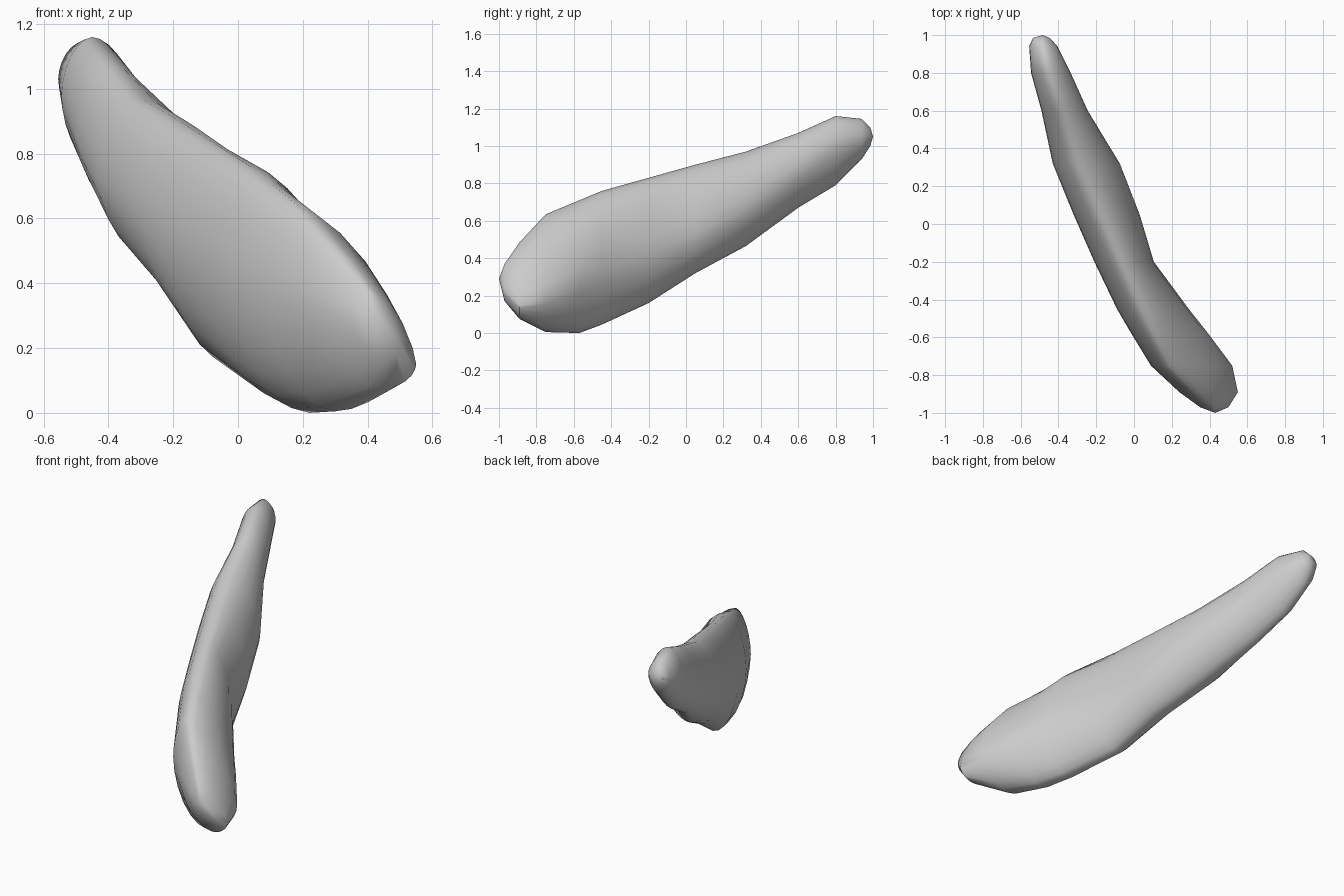
import bpy, bmesh, math

if "Cube" in bpy.data.objects:
    bpy.data.objects.remove(bpy.data.objects["Cube"])

# Cross-sections along y: y, then left, top, right and bottom extreme points (x, z)
STATIONS = [
    (-0.97, .35, .30, .41, .37, .50, .22, .46, .17),
    (-0.89, .24, .33, .32, .485, .55, .15, .45, .075),
    (-0.75, .09, .38, .19, .635, .52, .20, .30, .005),
    (-0.57, -.02, .40, .10, .71, .385, .28, .22, .0),
    (-0.45, -.09, .45, .04, .76, .29, .32, .13, .045),
    (-0.20, -.21, .52, -.07, .83, .105, .42, -.04, .16),
    (0.05, -.32, .62, -.18, .90, .03, .53, -.12, .32),
    (0.32, -.43, .72, -.30, .97, -.075, .67, -.24, .465),
    (0.60, -.49, .83, -.38, 1.07, -.245, .86, -.40, .67),
    (0.80, -.545, .98, -.45, 1.16, -.335, 1.0, -.46, .79),
    (0.94, -.555, 1.03, -.48, 1.145, -.405, 1.04, -.49, .93),
    (0.985, -.535, 1.05, -.485, 1.10, -.445, 1.05, -.49, 1.0),
]
FRONT_TIP = (.43, -1, .29)
BACK_TIP = (-.485, 1, 1.05)
STEPS = 6


def quarter(a, b, power, a_is_side):
    """Rounded quarter from a to b, squarer or flatter by power."""
    cx, cz = (b[0], a[1]) if a_is_side else (a[0], b[1])
    pts = []
    for i in range(STEPS):
        t = i / STEPS * math.pi / 2
        c, s = math.cos(t) ** power, math.sin(t) ** power
        pts.append((cx + (a[0] - cx) * c + (b[0] - cx) * s,
                    cz + (a[1] - cz) * c + (b[1] - cz) * s))
    return pts


def section(st):
    y, *v = st
    left, top, right, bottom = [(v[i], v[i + 1]) for i in range(0, 8, 2)]
    p = 1.4 if y < -0.5 else 1.15
    pts = (quarter(left, top, 1.1, True) + quarter(top, right, p, False)
           + quarter(right, bottom, 1.1, True) + quarter(bottom, left, 1.1, False))
    return [(x, y, z) for x, z in pts]


# Loft the body through the sections and close both rounded tips
bm = bmesh.new()
rings = [[bm.verts.new(p) for p in section(st)] for st in STATIONS]
n = len(rings[0])
for a, b in zip(rings, rings[1:]):
    for i in range(n):
        j = (i + 1) % n
        bm.faces.new((a[i], a[j], b[j], b[i]))
for tip, ring in ((FRONT_TIP, rings[0]), (BACK_TIP, rings[-1])):
    v = bm.verts.new(tip)
    for i in range(n):
        bm.faces.new((v, ring[i], ring[(i + 1) % n]))
bmesh.ops.recalc_face_normals(bm, faces=bm.faces)

mesh = bpy.data.meshes.new("tapered_body")
bm.to_mesh(mesh)
bm.free()
body = bpy.data.objects.new("tapered_body", mesh)
bpy.context.collection.objects.link(body)
bpy.context.view_layer.objects.active = body
body.select_set(True)
bpy.ops.object.shade_smooth_by_angle(angle=math.radians(50))
